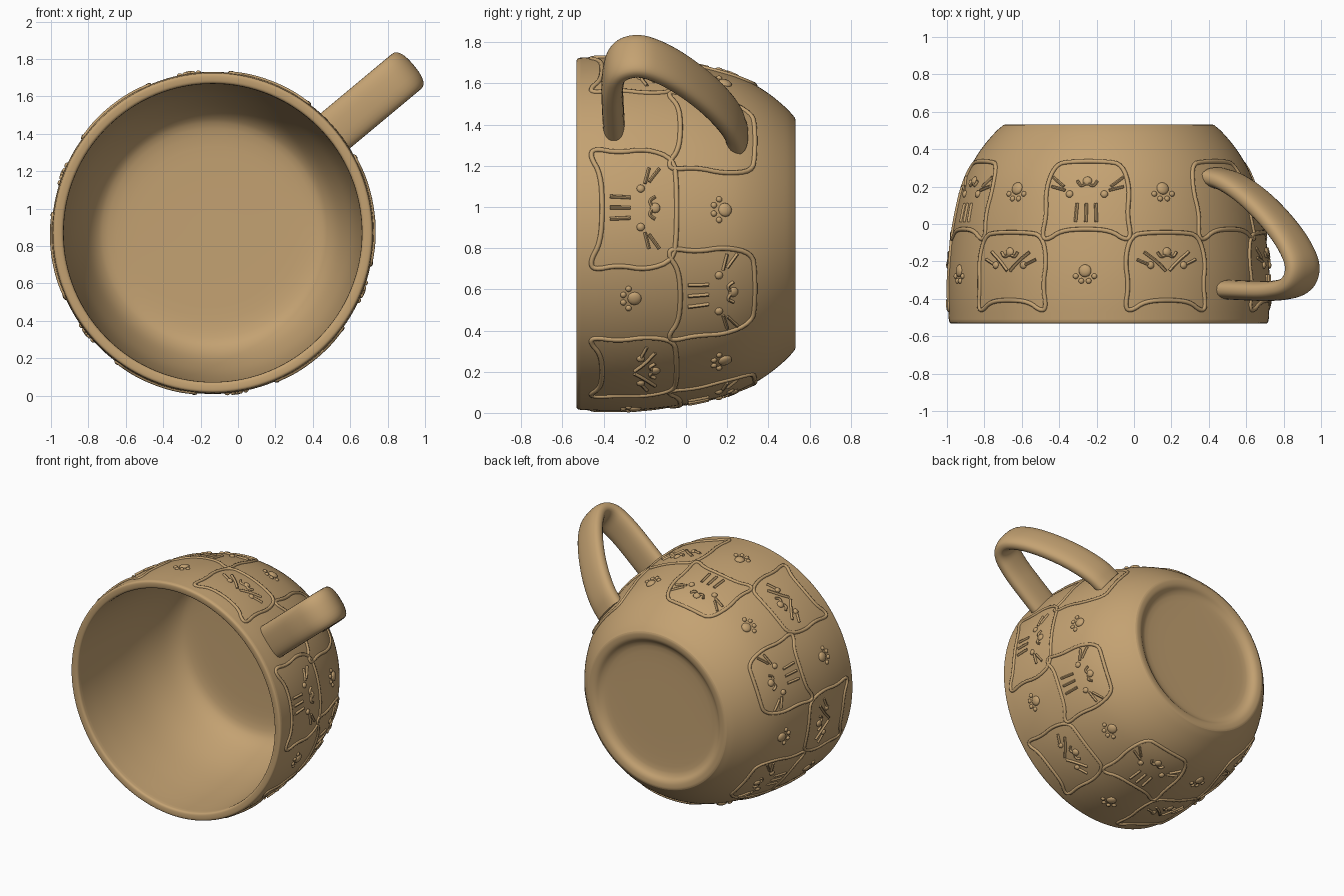
import bpy, bmesh, math
from mathutils import Vector, Matrix

if "Cube" in bpy.data.objects:
    bpy.data.objects.remove(bpy.data.objects["Cube"])

CX, CZ = -0.135, 0.87            # mug axis runs along y through this point
clay = bpy.data.materials.new("tan_clay")
clay.diffuse_color = (0.55, 0.36, 0.168, 1)
clay.use_nodes = True
clay.node_tree.nodes["Principled BSDF"].inputs["Base Color"].default_value = clay.diffuse_color


def chaikin(pts, closed=False, times=2):
    for _ in range(times):
        out = [] if closed else [pts[0]]
        n = len(pts)
        for i in range(n if closed else n - 1):
            a, b = pts[i], pts[(i + 1) % n]
            for t in (0.25, 0.75):
                out.append(tuple(p + (q - p) * t for p, q in zip(a, b)))
        if not closed:
            out.append(pts[-1])
        pts = out
    return pts


def finish(bm, name, angle=50):
    bmesh.ops.recalc_face_normals(bm, faces=bm.faces[:])
    me = bpy.data.meshes.new(name)
    bm.to_mesh(me)
    bm.free()
    me.materials.append(clay)
    ob = bpy.data.objects.new(name, me)
    bpy.context.collection.objects.link(ob)
    bpy.ops.object.select_all(action='DESELECT')
    ob.select_set(True)
    bpy.context.view_layer.objects.active = ob
    bpy.ops.object.shade_smooth_by_angle(angle=math.radians(angle))
    return ob


# profiles as (radius, y): outside wall, inside, base
outer = chaikin([(0.855, -0.515), (0.862, -0.4), (0.86, -0.25), (0.845, -0.1), (0.822, 0.05),
                 (0.785, 0.2), (0.745, 0.3), (0.685, 0.4), (0.61, 0.49), (0.565, 0.528)])
inner = chaikin([(0.0, 0.42), (0.3, 0.42), (0.56, 0.415), (0.64, 0.36), (0.70, 0.24), (0.755, 0.05),
                 (0.785, -0.2), (0.795, -0.4), (0.797, -0.5)])
rim = chaikin([(0.797, -0.5), (0.80, -0.528), (0.828, -0.533), (0.85, -0.531), (0.855, -0.515)])
base = chaikin([(0.565, 0.528), (0.55, 0.533), (0.51, 0.528), (0.48, 0.50), (0.43, 0.487), (0.0, 0.487)])


def radius(y):
    for (r0, y0), (r1, y1) in zip(outer, outer[1:]):
        if y0 <= y <= y1:
            return r0 + (r1 - r0) * (y - y0) / (y1 - y0)
    return outer[0][0] if y < outer[0][1] else outer[-1][0]


def on_wall(theta, y):
    """Point and outward normal on the outside wall."""
    r = radius(y)
    slope = (radius(y + 0.02) - radius(y - 0.02)) / 0.04
    c, s = math.cos(theta), math.sin(theta)
    return Vector((CX + r * c, y, CZ + r * s)), Vector((c, -slope, s)).normalized()


# mug body
bm = bmesh.new()
SEG = 128
prof = inner + rim[1:] + outer[1:] + base[1:]
rings = []
for r, y in prof:
    if r == 0:
        rings.append([bm.verts.new((CX, y, CZ))])
    else:
        rings.append([bm.verts.new((CX + r * math.cos(2 * math.pi * k / SEG), y,
                                    CZ + r * math.sin(2 * math.pi * k / SEG))) for k in range(SEG)])
for a, b in zip(rings, rings[1:]):
    for k in range(SEG):
        m = (k + 1) % SEG
        loop = [a[k % len(a)], a[m % len(a)], b[m % len(b)], b[k % len(b)]]
        bm.faces.new(list(dict.fromkeys(loop)))
finish(bm, "mug_body")


def sweep(bm, pts, ups, half_up, half_side, closed=False, n=8, power=1.0):
    """Sweep a rounded section along a path; ups give the section's up axis."""
    rows, N = [], len(pts)
    for i, p in enumerate(pts):
        a = pts[i - 1] if closed or i else p
        b = pts[(i + 1) % N] if closed or i < N - 1 else p
        side = (b - a).cross(ups[i]).normalized()
        row = []
        for k in range(n):
            c, s = math.cos(2 * math.pi * k / n), math.sin(2 * math.pi * k / n)
            c, s = math.copysign(abs(c) ** power, c), math.copysign(abs(s) ** power, s)
            row.append(bm.verts.new(p + ups[i] * c * half_up + side * s * half_side))
        rows.append(row)
    for i in range(N if closed else N - 1):
        a, b = rows[i], rows[(i + 1) % N]
        for k in range(n):
            bm.faces.new((a[k], a[(k + 1) % n], b[(k + 1) % n], b[k]))
    if not closed:
        bm.faces.new(rows[0])
        bm.faces.new(rows[-1])


# handle, drawn as (y, distance from axis)
ang = math.radians(39.8)
out_dir = Vector((math.cos(ang), 0, math.sin(ang)))
across = Vector((math.sin(ang), 0, -math.cos(ang)))
path = chaikin([(0.25, 0.745), (0.225, 0.86), (0.13, 1.03), (0.0, 1.19), (-0.12, 1.30), (-0.235, 1.36),
                (-0.335, 1.31), (-0.36, 1.16), (-0.357, 1.0), (-0.35, 0.82)], times=3)
bm = bmesh.new()
pts = [Vector((CX, y, CZ)) + out_dir * r for y, r in path]
sweep(bm, pts, [across] * len(pts), 0.122, 0.053, n=28, power=0.8)
finish(bm, "handle")


def ridge(bm, theta, y, line, closed=False, h=0.011, w=0.012, times=2):
    P = [on_wall(theta + u / radius(y), y + v) for u, v in chaikin(line, closed, times)]
    sweep(bm, [p for p, _ in P], [q for _, q in P], h, w, closed)


def bead(bm, theta, y, u, v, size, h=0.014):
    p, nrm = on_wall(theta + u / radius(y), y + v)
    M = Matrix.Translation(p) @ nrm.to_track_quat('Z', 'Y').to_matrix().to_4x4() @ Matrix.Diagonal((size, size, h, 1))
    bmesh.ops.create_uvsphere(bm, u_segments=12, v_segments=8, radius=1, matrix=M)


def outline(sx):
    half = [(0.0, -0.155), (0.13, -0.165), (0.2, -0.215), (0.235, -0.2), (0.215, -0.08),
            (0.235, 0.06), (0.2, 0.19), (0.1, 0.205)]
    pts = half + [(-u, v) for u, v in reversed(half[1:])]
    return [(u * sx, v) for u, v in pts]


def cat_card(name, theta, y, sx, striped, face=True):
    bm = bmesh.new()
    ridge(bm, theta, y, outline(sx), True)
    if face:
        for s in (1, -1):
            if striped:   # forehead stripes and short whiskers
                ridge(bm, theta, y, [(s * 0.055, -0.12), (s * 0.05, -0.02)], w=0.009)
                ridge(bm, theta, y, [(s * 0.13, 0.07), (s * 0.2, 0.12)], w=0.008)
                ridge(bm, theta, y, [(s * 0.12, 0.05), (s * 0.2, 0.07)], w=0.008)
            else:         # V-shaped cheeks and whiskers
                ridge(bm, theta, y, [(s * 0.01, 0.0), (s * 0.06, 0.05), (s * 0.13, 0.1)], w=0.009)
                ridge(bm, theta, y, [(s * 0.1, 0.03), (s * 0.17, 0.06)], w=0.008)
            ridge(bm, theta, y, [(0, 0.09), (s * 0.035, 0.07), (s * 0.055, 0.1)], w=0.008)
            bead(bm, theta, y, s * 0.095, 0.03, 0.02)
        if striped:
            ridge(bm, theta, y, [(0, -0.12), (0, -0.02)], w=0.009)
        bead(bm, theta, y, 0, 0.1, 0.025)
    finish(bm, name)


def paw_print(name, theta, y):
    bm = bmesh.new()
    bead(bm, theta, y, 0, 0, 0.034, 0.016)
    for k in range(4):
        a = math.radians(-150 + 40 * k)
        bead(bm, theta, y, 0.058 * math.cos(a), 0.058 * math.sin(a), 0.015, 0.012)
    finish(bm, name)


# two staggered rows of raised cat cards with paw prints between
for k in range(6):
    front, back = math.radians(8.5 + 60 * k), math.radians(38.5 + 60 * k)
    cat_card(f"front_card_{k}", front, -0.25, 1.3 if k == 0 else 1.0, k == 0)
    cat_card(f"back_card_{k}", back, 0.13, 1.0, True, face=(k != 0))
    if k:
        paw_print(f"front_paw_{k}", back, -0.25)
    paw_print(f"back_paw_{k}", front, 0.19)
